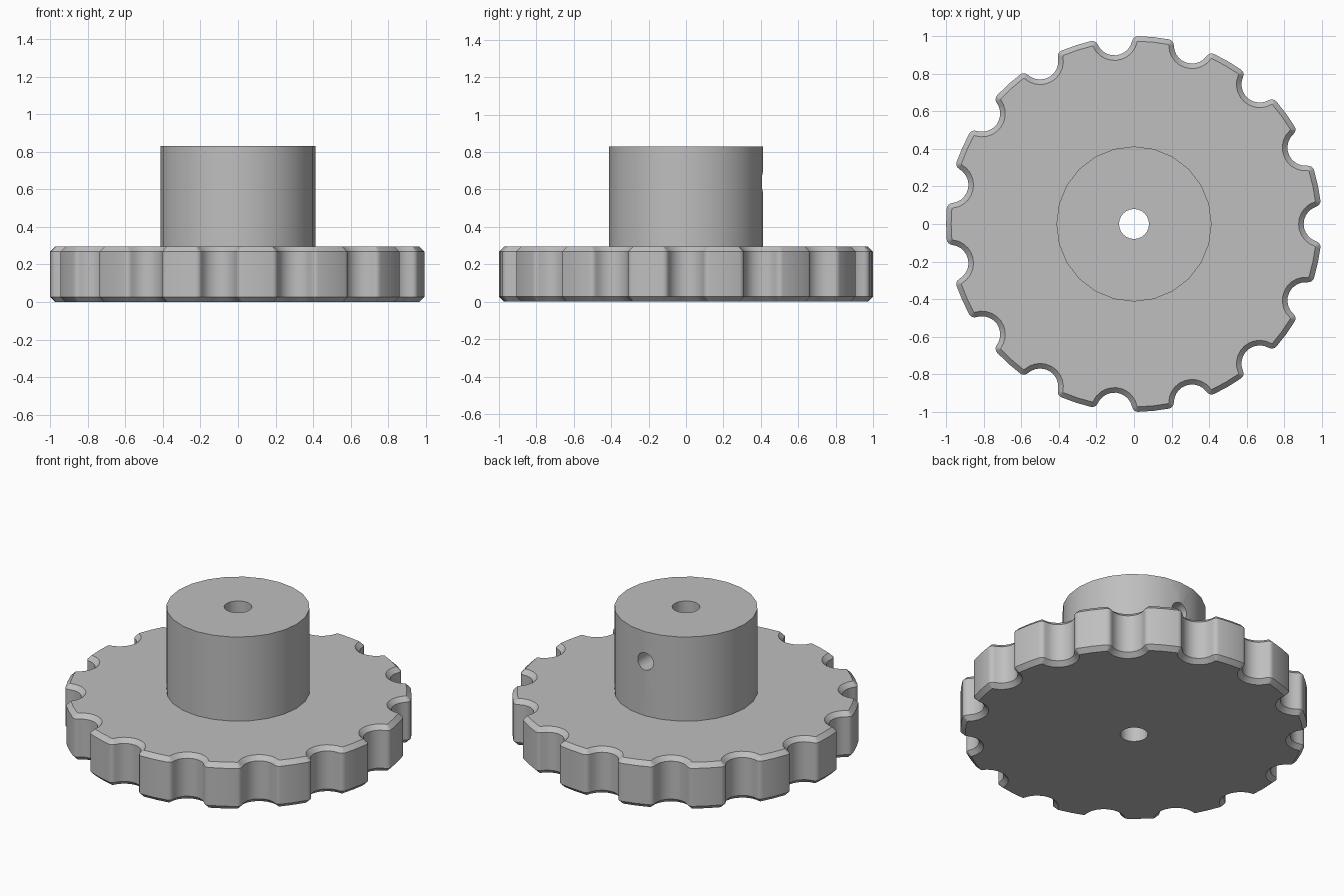
import bpy, bmesh
from math import sin, cos, acos, asin, pi, radians

if "Cube" in bpy.data.objects:
    bpy.data.objects.remove(bpy.data.objects["Cube"], do_unlink=True)

GREY = (0.52, 0.52, 0.52, 1.0)
TEETH, RIM, SCALLOP, FILLET = 15, 1.0, 0.097, 0.032
DISC_TOP, HUB_TOP, CHAMFER = 0.295, 0.83, 0.027

mat = bpy.data.materials.new("plain grey")
mat.use_nodes = True
mat.diffuse_color = GREY
mat.node_tree.nodes["Principled BSDF"].inputs["Base Color"].default_value = GREY


def add_object(name, bm):
    bmesh.ops.recalc_face_normals(bm, faces=bm.faces)
    mesh = bpy.data.meshes.new(name)
    bm.to_mesh(mesh)
    bm.free()
    mesh.materials.append(mat)
    obj = bpy.data.objects.new(name, mesh)
    bpy.context.collection.objects.link(obj)
    return obj


def cylinder(name, radius, length, sides, location, rotation=(0, 0, 0)):
    bm = bmesh.new()
    bmesh.ops.create_cone(bm, cap_ends=True, segments=sides,
                          radius1=radius, radius2=radius, depth=length)
    obj = add_object(name, bm)
    obj.location, obj.rotation_euler = location, rotation
    return obj


def arc(cx, cy, r, start, end, steps):
    return [(cx + r * cos(start + (end - start) * i / steps),
             cy + r * sin(start + (end - start) * i / steps)) for i in range(steps + 1)]


def scalloped_outline(inset):
    """Rim with round finger notches and filleted corners, offset inwards."""
    fc = RIM - FILLET
    a = acos((fc ** 2 + RIM ** 2 - (SCALLOP + FILLET) ** 2) / (2 * fc * RIM))
    fx, fy = fc * cos(a), fc * sin(a)
    contact = pi - asin(fy / (SCALLOP + FILLET))
    if fx > RIM:
        contact = pi - contact
    half = arc(RIM, 0, SCALLOP + inset, pi, contact, 5)
    half += arc(fx, fy, FILLET - inset, contact - pi, a, 4)[1:]
    notch = [(x, -y) for x, y in half[:0:-1]] + half
    mid = pi / TEETH
    notch.append(((RIM - inset) * cos(mid), (RIM - inset) * sin(mid)))
    points = []
    for k in range(TEETH):
        c, s = cos(2 * pi * k / TEETH), sin(2 * pi * k / TEETH)
        points += [(x * c - y * s, x * s + y * c) for x, y in notch]
    return points


# Scalloped disc with chamfered rims
bm = bmesh.new()
layers = [(0, CHAMFER), (CHAMFER, 0), (DISC_TOP - CHAMFER, 0), (DISC_TOP, CHAMFER)]
rings = [[bm.verts.new((x, y, z)) for x, y in scalloped_outline(inset)]
         for z, inset in layers]
for low, high in zip(rings, rings[1:]):
    for i in range(len(low)):
        j = (i + 1) % len(low)
        bm.faces.new((low[i], low[j], high[j], high[i]))
bm.faces.new(rings[0][::-1])
bm.faces.new(rings[-1])
disc = add_object("scalloped_disc", bm)

# Hub standing on the disc
hub = cylinder("hub", 0.413, HUB_TOP - DISC_TOP, 24, (0, 0, (HUB_TOP + DISC_TOP) / 2))

# Shaft bore and side screw hole
bore = cylinder("bore_cutter", 0.08, 3, 24, (0, 0, 0))
screw = cylinder("screw_hole_cutter", 0.055, 0.6, 20, (0, 0.3, 0.64), (radians(90), 0, 0))


def cut(obj, cutter):
    mod = obj.modifiers.new("cut", 'BOOLEAN')
    mod.operation, mod.solver, mod.object = 'DIFFERENCE', 'EXACT', cutter
    bpy.ops.object.select_all(action='DESELECT')
    obj.select_set(True)
    bpy.context.view_layer.objects.active = obj
    bpy.ops.object.modifier_apply(modifier=mod.name)


cut(disc, bore)
cut(hub, bore)
cut(hub, screw)
for helper in (bore, screw):
    bpy.data.objects.remove(helper, do_unlink=True)

# Smooth rounded walls, sharp rims
for obj in (disc, hub):
    bpy.ops.object.select_all(action='DESELECT')
    obj.select_set(True)
    bpy.context.view_layer.objects.active = obj
    bpy.ops.object.shade_smooth_by_angle(angle=radians(30))
